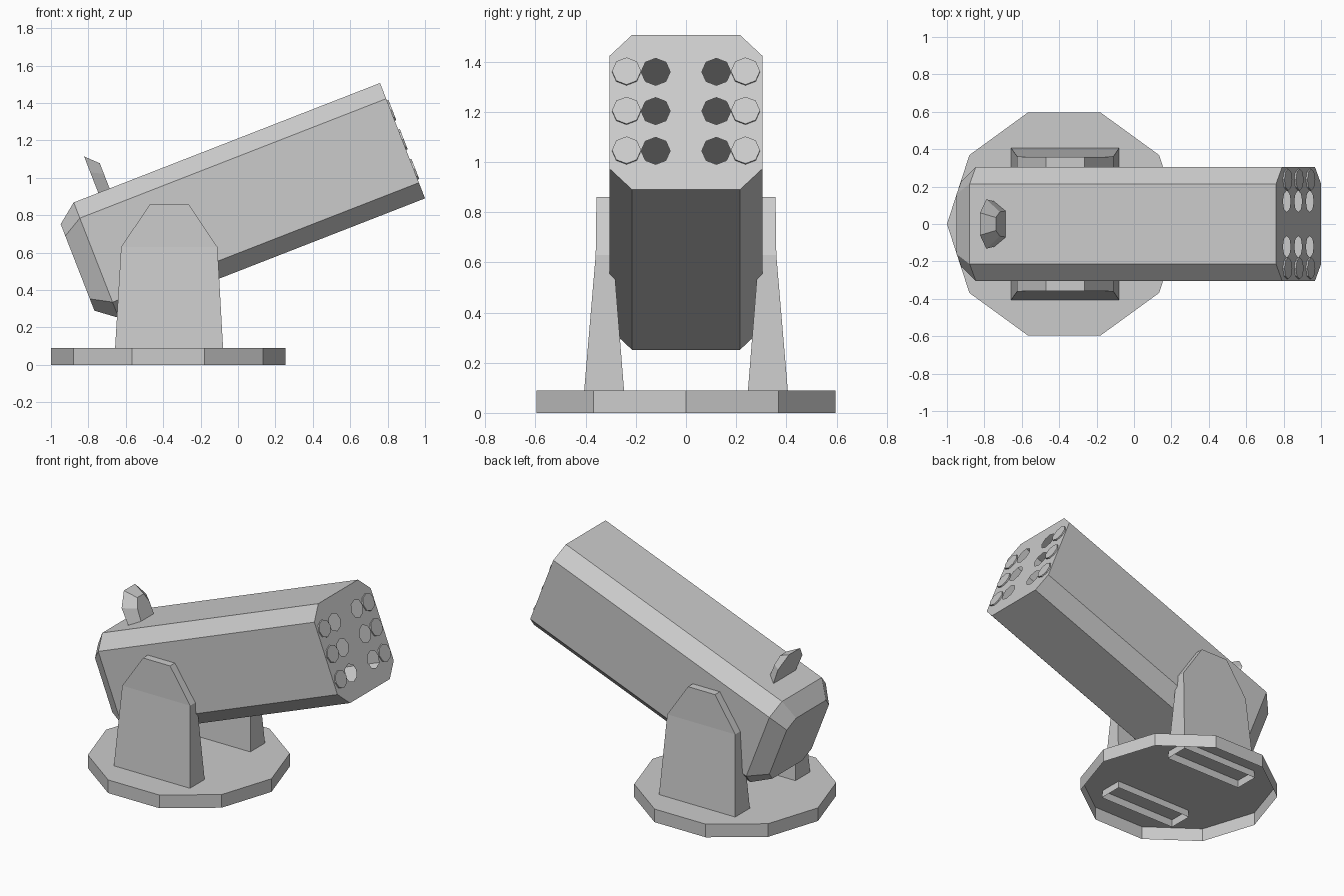
import bpy, bmesh
from math import radians, cos, sin, tau
from mathutils import Matrix, Vector

if "Cube" in bpy.data.objects:
    bpy.data.objects.remove(bpy.data.objects["Cube"])

# Launcher frame: x along the barrel, origin at the lower muzzle edge
TILT = Matrix.Translation((1.0, 0, 0.89)) @ Matrix.Rotation(radians(-21.3), 4, 'Y')


def add_loft(bm, rings, start_cap=True, end_cap=True):
    """Skin matching rings of points, optionally capping the ends."""
    loops = [[bm.verts.new(p) for p in r] for r in rings]
    n = len(loops[0])
    for a, b in zip(loops, loops[1:]):
        for i in range(n):
            j = (i + 1) % n
            bm.faces.new((a[i], a[j], b[j], b[i]))
    if start_cap:
        bm.faces.new(loops[0])
    if end_cap:
        bm.faces.new(loops[-1])
    return loops


def finish(name, bm, matrix=Matrix()):
    bmesh.ops.recalc_face_normals(bm, faces=bm.faces)
    bm.transform(matrix)
    me = bpy.data.meshes.new(name)
    bm.to_mesh(me)
    bm.free()
    ob = bpy.data.objects.new(name, me)
    bpy.context.collection.objects.link(ob)
    return ob


def make(name, lofts, matrix=Matrix(), **caps):
    bm = bmesh.new()
    for rings in lofts:
        add_loft(bm, rings, **caps)
    return finish(name, bm, matrix)


def octagon(y, z, r, x):
    return [(x, y + r * cos(i * tau / 8), z + r * sin(i * tau / 8)) for i in range(8)]


# Ten-sided base plate, a shell open underneath
make("base_plate", [[[(-0.373 + 0.627 * cos(i * tau / 10), 0.627 * sin(i * tau / 10), z)
                      for i in range(10)] for z in (0, 0.09)]], start_cap=False)

# Tapered side supports, open below and passing through the plate
# Each row is z, x range, inner y, outer y
rows = [(0.04, -0.66, -0.077, 0.243, 0.41),
        (0.63, -0.625, -0.11, 0.29, 0.36),
        (0.86, -0.47, -0.265, 0.295, 0.357)]
for side, s in (("left", -1), ("right", 1)):
    make(side + "_support", [[[(x0, s * yi, z), (x1, s * yi, z), (x1, s * yo, z), (x0, s * yo, z)]
                              for z, x0, x1, yi, yo in rows]], start_cap=False)


# Launcher box: chamfered hollow section with a tapered rear end
def section(x, k):
    w, h, c, mid = 0.305, 0.331, 0.09, 0.331
    pts = [(w, h - c), (w - c, h), (c - w, h), (-w, h - c),
           (-w, c - h), (c - w, -h), (w - c, -h), (w, c - h)]
    return [(x, y * k, mid + z * k) for y, z in pts]


tube_heights = (0.166, 0.336, 0.504)
bm = bmesh.new()
front = add_loft(bm, [section(0, 1), section(-1.758, 1), section(-1.865, 0.75)],
                 start_cap=False)[0]
# Muzzle plate: filled around six eight-sided openings
edges = [bm.edges.get((front[i - 1], front[i])) for i in range(8)]
for s in (-1, 1):
    for z in tube_heights:
        hole = [bm.verts.new(p) for p in octagon(s * 0.121, z, 0.058, 0)]
        edges += [bm.edges.new((hole[i - 1], hole[i])) for i in range(8)]
bmesh.ops.triangle_fill(bm, edges=edges, use_beauty=True, use_dissolve=False, normal=(1, 0, 0))
finish("launcher_body", bm, TILT)

# Open lids lying beside the openings
make("tube_lids", [[octagon(s * 0.237, z, 0.058, x) for x in (-0.004, 0.009)]
                   for s in (-1, 1) for z in tube_heights], TILT)


# Sight on top: large rear outline narrowing to a small front face
def sight_outline(x, half):
    return [(x, y, z) for y, z in half] + [(x, -y, z) for y, z in reversed(half)]


make("top_sight", [[sight_outline(-1.617, [(0.12, 0.65), (0.132, 0.78), (0.06, 0.871)]),
                    sight_outline(-1.552, [(0.07, 0.65), (0.065, 0.746), (0.035, 0.807)])]], TILT)
